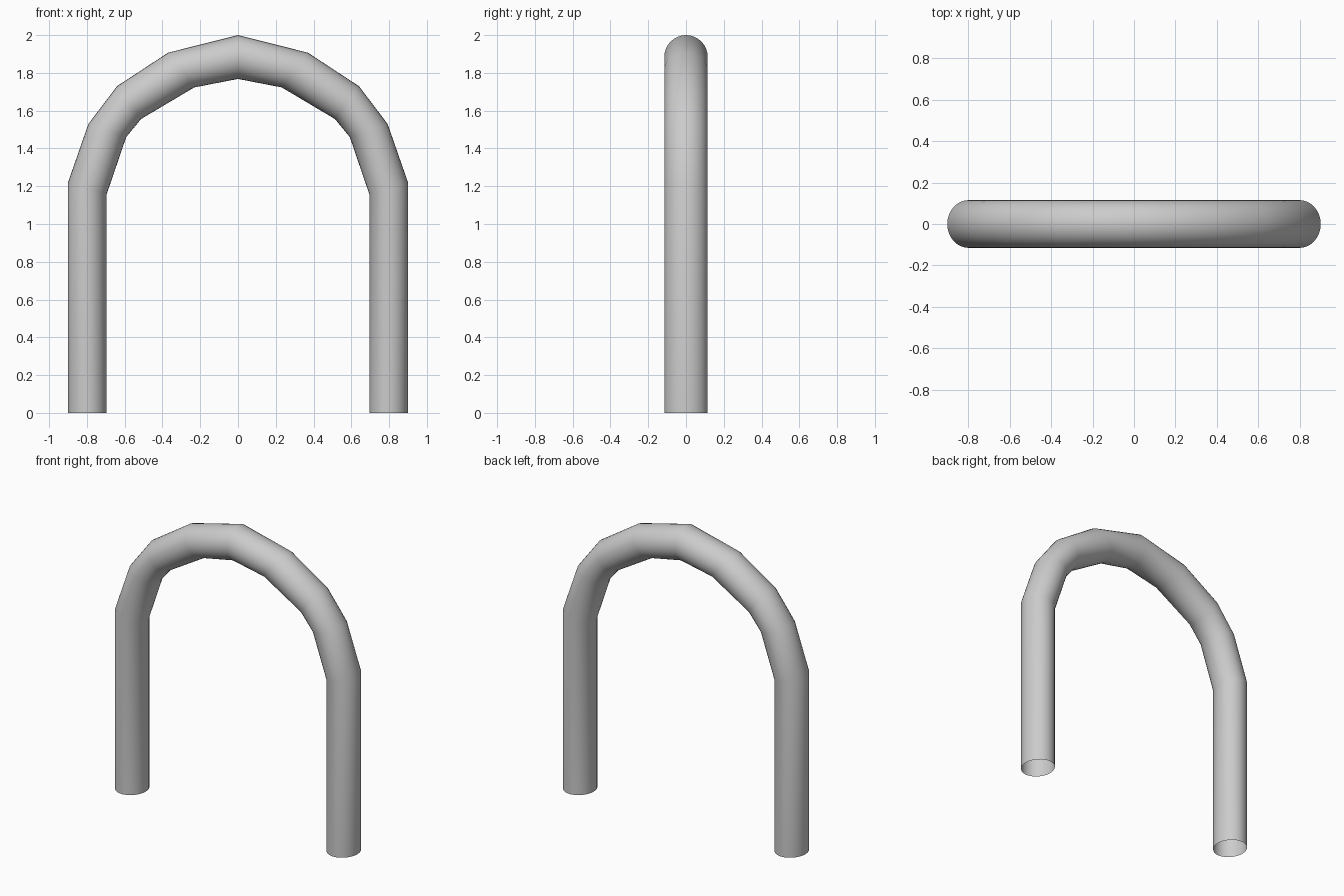
import bpy, bmesh, math
from mathutils import Vector

if "Cube" in bpy.data.objects:
    bpy.data.objects.remove(bpy.data.objects["Cube"])

SIDES = 32
HALF_DEPTH = 0.115

# outer and inner (x, z) edge of the tube at each bend, right half from foot to crown
bends = [((0.90, 0.0), (0.695, 0.0)),
         ((0.90, 1.22), (0.695, 1.158)),
         ((0.792, 1.53), (0.592, 1.46)),
         ((0.64, 1.73), (0.513, 1.556)),
         ((0.37, 1.907), (0.232, 1.723)),
         ((0.0, 2.0), (0.0, 1.768))]
# mirror the bends to the left half
bends += [((-o[0], o[1]), (-i[0], i[1])) for o, i in reversed(bends[:-1])]

# arch tube: elliptical rings bridged along the path, open at the feet
bm = bmesh.new()
rings = []
for o, i in bends:
    outer, inner = Vector((o[0], 0, o[1])), Vector((i[0], 0, i[1]))
    mid, half = (outer + inner) / 2, (outer - inner) / 2
    ring = []
    for k in range(SIDES):
        a = 2 * math.pi * k / SIDES
        ring.append(bm.verts.new(mid + half * math.cos(a)
                                 + Vector((0, HALF_DEPTH * math.sin(a), 0))))
    rings.append(ring)
for r0, r1 in zip(rings, rings[1:]):
    for k in range(SIDES):
        n = (k + 1) % SIDES
        bm.faces.new((r0[k], r0[n], r1[n], r1[k]))
bmesh.ops.recalc_face_normals(bm, faces=bm.faces)
# make sure normals point outwards
probe = max(bm.faces, key=lambda f: f.calc_center_median().x)
if probe.normal.x < 0:
    bmesh.ops.reverse_faces(bm, faces=bm.faces)
for f in bm.faces:
    f.smooth = True

mesh = bpy.data.meshes.new("arch_tube")
bm.to_mesh(mesh)
bm.free()
bpy.context.collection.objects.link(bpy.data.objects.new("arch_tube", mesh))
